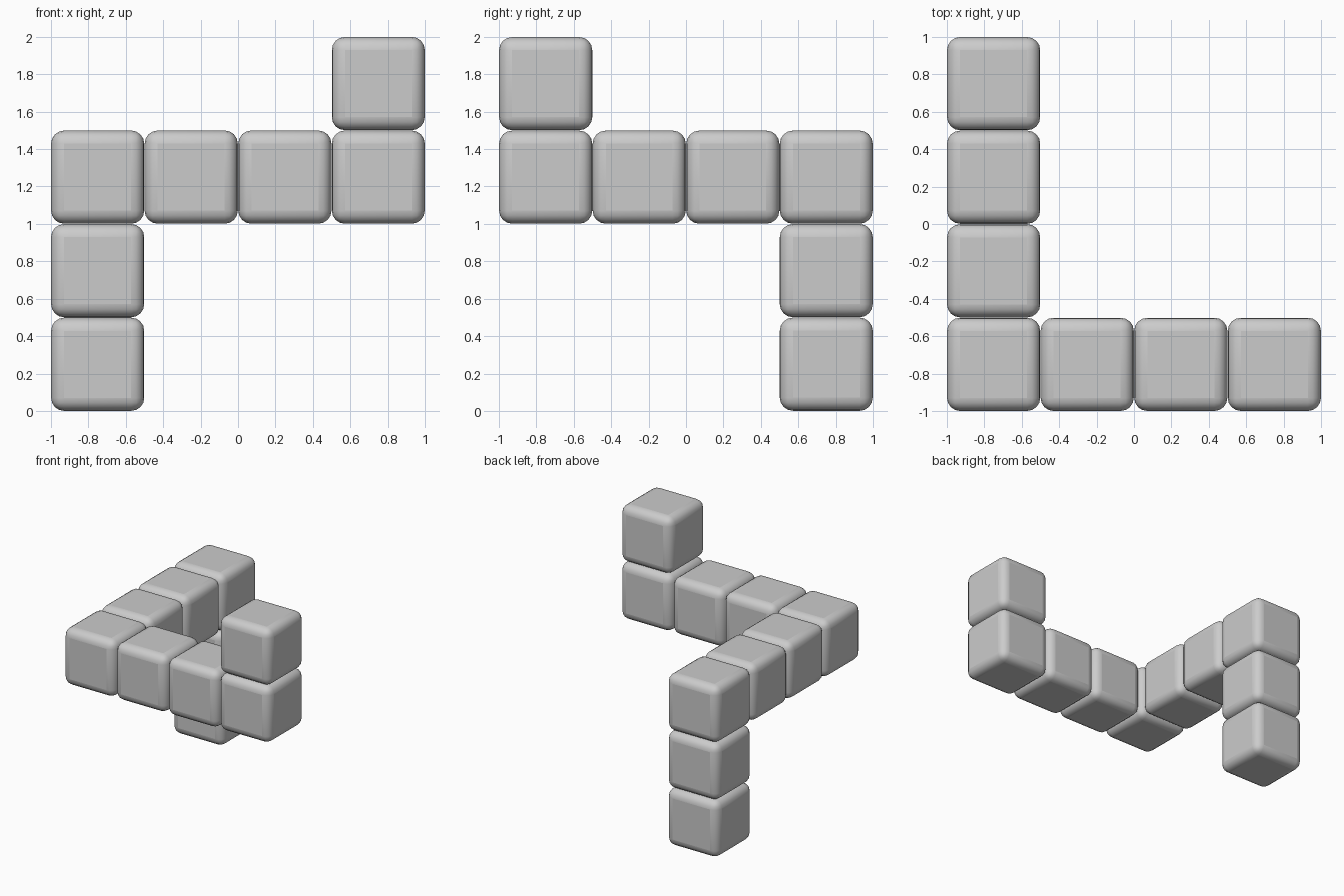
import bpy

if "Cube" in bpy.data.objects:
    bpy.data.objects.remove(bpy.data.objects["Cube"])

SIZE = 0.5


def rounded_cube(name, cell):
    # cell = centre of the cube on the half-unit lattice
    bpy.ops.mesh.primitive_cube_add(size=SIZE - 0.002, location=cell)
    cube = bpy.context.object
    cube.name = name
    bevel = cube.modifiers.new("rounded_edges", 'BEVEL')
    bevel.width = 0.07
    bevel.segments = 4
    bevel.limit_method = 'NONE'
    bpy.ops.object.shade_smooth_by_angle()
    return cube


# Front row along x, including the corner cube
for i in range(4):
    rounded_cube(f"front_row_cube_{i + 1}", (-0.75 + i * SIZE, -0.75, 1.25))

# Side row running back along y
for i in range(1, 4):
    rounded_cube(f"side_row_cube_{i}", (-0.75, -0.75 + i * SIZE, 1.25))

# Leg hanging below the back end
for i in range(2):
    rounded_cube(f"leg_cube_{i + 1}", (-0.75, 0.75, 0.25 + i * SIZE))

# Raised cube at the right end of the front row
rounded_cube("raised_end_cube", (0.75, -0.75, 1.75))
